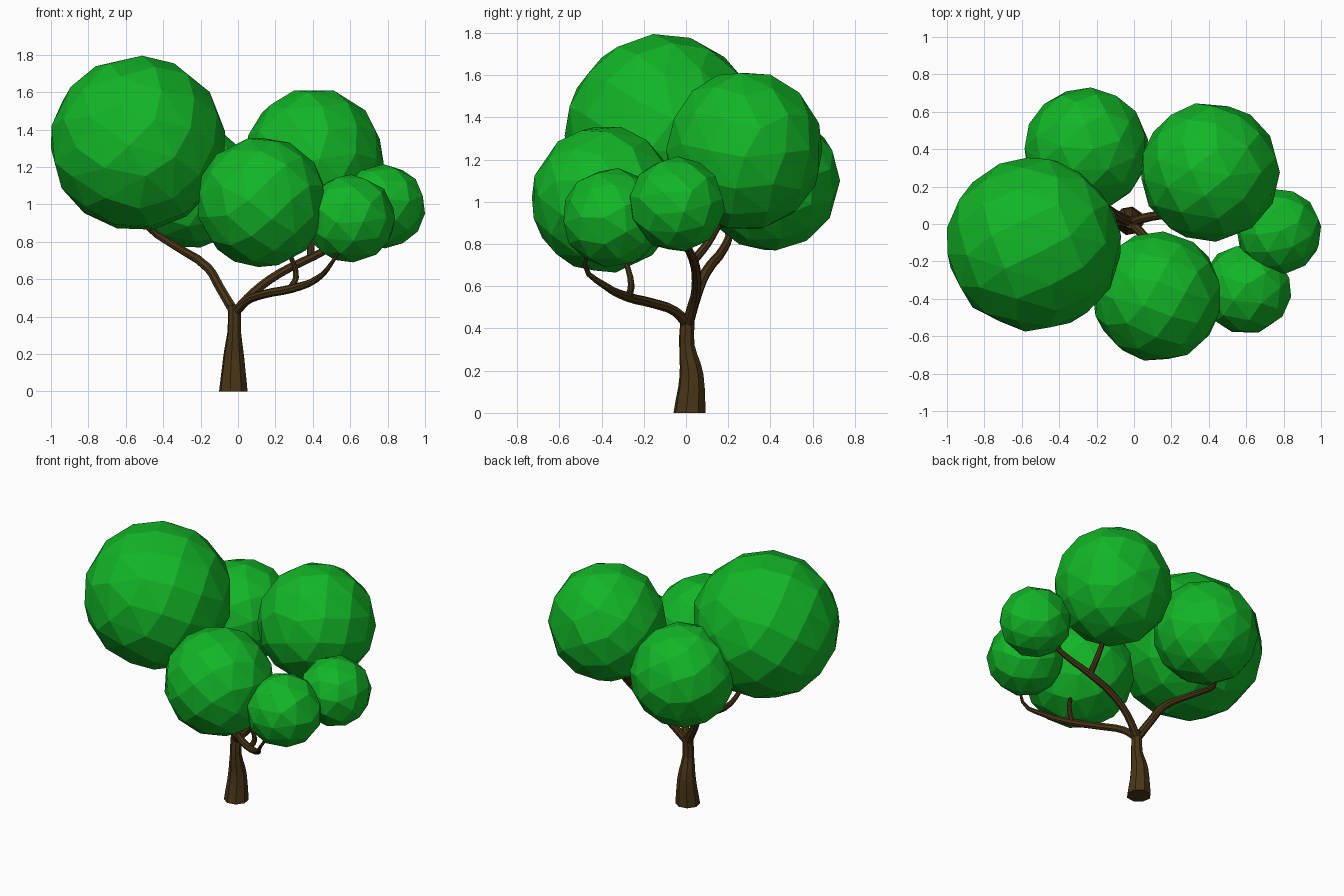
import bpy, bmesh, math, random
from mathutils import Vector, Euler

if "Cube" in bpy.data.objects:
    bpy.data.objects.remove(bpy.data.objects["Cube"])

random.seed(4)


def material(name, rgb):
    m = bpy.data.materials.new(name)
    m.diffuse_color = (*rgb, 1)
    m.use_nodes = True
    m.node_tree.nodes["Principled BSDF"].inputs["Base Color"].default_value = m.diffuse_color
    return m


BARK = material("dark brown bark", (0.065, 0.036, 0.008))
LEAF = material("leaf green", (0.006, 0.47, 0.020))


def add_mesh(name, mesh, mat):
    mesh.materials.clear()
    mesh.materials.append(mat)
    ob = bpy.data.objects.new(name, mesh)
    bpy.context.collection.objects.link(ob)
    return ob


def tube(name, points):
    """Tapered eight-sided limb through (x, y, z, radius) points."""
    cu = bpy.data.curves.new(name + "_path", "CURVE")
    cu.dimensions = "3D"
    cu.bevel_depth = 1.0
    cu.bevel_resolution = 2
    cu.resolution_u = 3
    cu.use_fill_caps = True
    sp = cu.splines.new("BEZIER")
    sp.bezier_points.add(len(points) - 1)
    for bp, (x, y, z, r) in zip(sp.bezier_points, points):
        bp.co = (x, y, z)
        bp.radius = r
        bp.handle_left_type = bp.handle_right_type = "AUTO"
    helper = bpy.data.objects.new(name + "_path", cu)
    bpy.context.collection.objects.link(helper)
    dg = bpy.context.evaluated_depsgraph_get()
    mesh = bpy.data.meshes.new_from_object(helper.evaluated_get(dg))
    bpy.data.objects.remove(helper)
    # flat foot on the ground, flat faces
    for v in mesh.vertices:
        if v.co.z < 0.025:
            v.co.z = 0
    for p in mesh.polygons:
        p.use_smooth = False
    return add_mesh(name, mesh, BARK)


def foliage(name, center, radius, count=64):
    """Faceted ball: hull of evenly spread points, fitted to its radius."""
    rot = Euler([random.uniform(0, 6.28) for _ in range(3)]).to_matrix()
    pts = []
    for i in range(count):
        z = 1 - (2 * i + 1) / count
        a = i * math.pi * (3 - math.sqrt(5))
        s = math.sqrt(1 - z * z)
        pts.append(rot @ Vector((s * math.cos(a), s * math.sin(a), z)))
    lo = [min(p[k] for p in pts) for k in range(3)]
    hi = [max(p[k] for p in pts) for k in range(3)]
    bm = bmesh.new()
    for p in pts:
        bm.verts.new([center[k] + radius * (2 * (p[k] - lo[k]) / (hi[k] - lo[k]) - 1)
                      for k in range(3)])
    bmesh.ops.convex_hull(bm, input=bm.verts)
    bmesh.ops.recalc_face_normals(bm, faces=bm.faces)
    mesh = bpy.data.meshes.new(name)
    bm.to_mesh(mesh)
    bm.free()
    return add_mesh(name, mesh, LEAF)


# Trunk, flared at the foot
tube("trunk", [(-0.025, 0.017, 0, 0.078), (-0.023, 0.026, 0.18, 0.058),
               (-0.02, 0.004, 0.32, 0.037), (-0.018, 0.008, 0.46, 0.034)])

# Limbs
tube("left_branch", [(-0.018, 0.008, 0.42, 0.028), (-0.10, 0.05, 0.56, 0.026),
                     (-0.16, 0.09, 0.66, 0.025), (-0.34, 0.18, 0.78, 0.021),
                     (-0.48, 0.20, 0.88, 0.018), (-0.53, 0.12, 1.0, 0.014)])
tube("front_branch", [(-0.018, 0.008, 0.42, 0.026), (0.04, -0.05, 0.48, 0.024),
                      (0.14, -0.16, 0.52, 0.023), (0.29, -0.28, 0.55, 0.023),
                      (0.42, -0.38, 0.60, 0.018), (0.51, -0.48, 0.70, 0.010),
                      (0.56, -0.42, 0.80, 0.008)])
tube("front_twig", [(0.28, -0.27, 0.55, 0.019), (0.31, -0.26, 0.61, 0.016),
                    (0.29, -0.28, 0.70, 0.013), (0.24, -0.31, 0.80, 0.010)])
tube("right_branch", [(-0.018, 0.008, 0.42, 0.027), (0.09, 0.04, 0.535, 0.024),
                      (0.22, 0.05, 0.63, 0.023), (0.41, 0.035, 0.725, 0.022),
                      (0.55, 0.0, 0.80, 0.018), (0.70, -0.03, 0.90, 0.013)])
tube("back_twig", [(0.39, 0.035, 0.72, 0.021), (0.39, 0.10, 0.80, 0.019),
                   (0.39, 0.16, 0.90, 0.016), (0.41, 0.22, 1.0, 0.012)])

# Leaf clumps
foliage("large_left_foliage", (-0.535, -0.11, 1.33), 0.465, 72)
foliage("back_left_foliage", (-0.255, 0.40, 1.10), 0.33)
foliage("back_right_foliage", (0.41, 0.275, 1.24), 0.37)
foliage("front_foliage", (0.13, -0.385, 1.01), 0.345)
foliage("small_front_right_foliage", (0.605, -0.345, 0.925), 0.235, 48)
foliage("small_right_foliage", (0.775, -0.04, 0.99), 0.225, 48)
